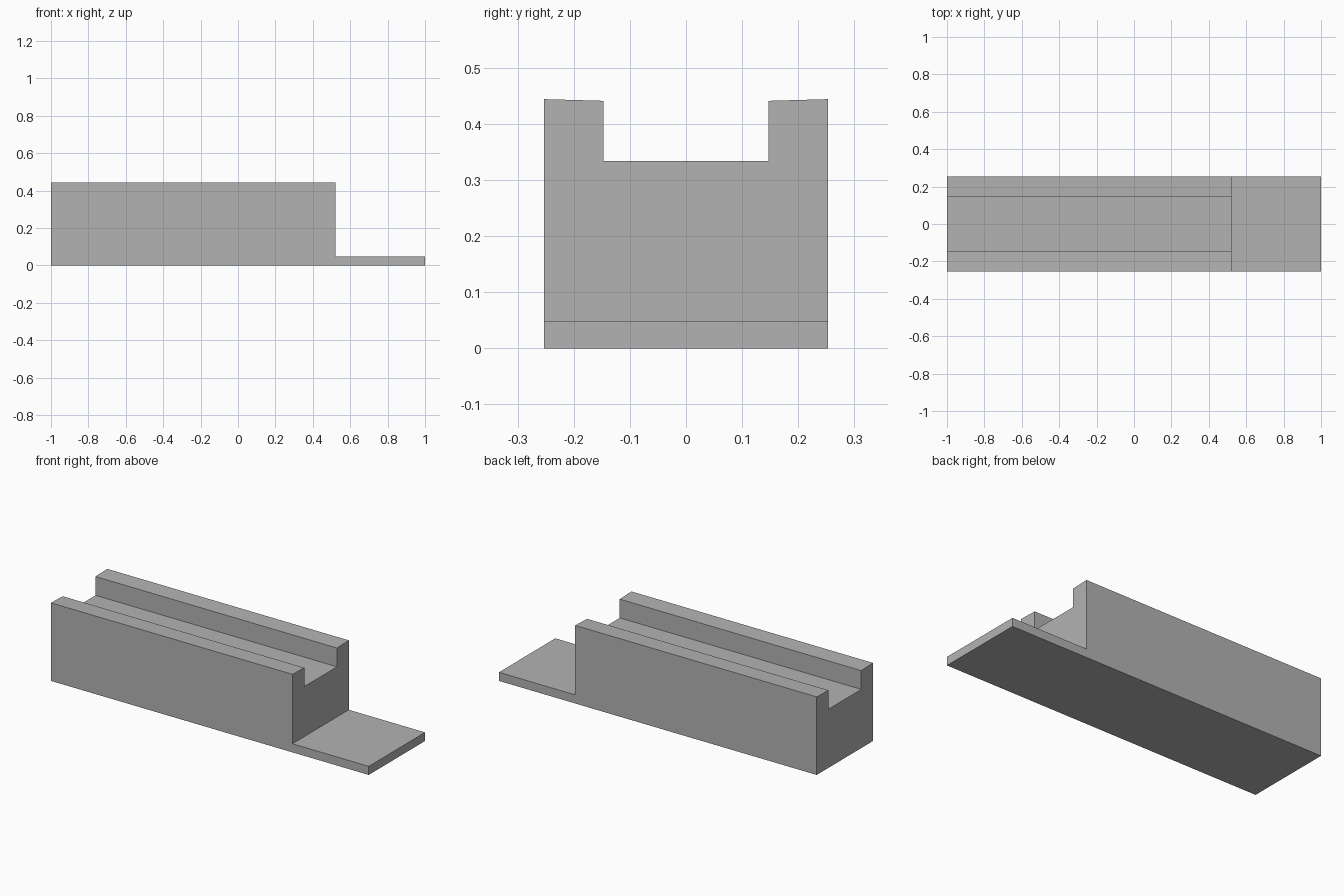
import bpy
import bmesh
from mathutils import Vector

default = bpy.data.objects.get("Cube")
if default:
    bpy.data.objects.remove(default, do_unlink=True)

LEFT, STEP, RIGHT = -1.0, 0.52, 1.0
HALF_WIDTH, HALF_GROOVE = 0.253, 0.147
PLATE_TOP, GROOVE_FLOOR = 0.049, 0.334
RAIL_INNER, RAIL_OUTER = 0.441, 0.444

grey = bpy.data.materials.new("plain grey")
grey.use_nodes = True
colour = (0.45, 0.45, 0.45, 1)
grey.diffuse_color = colour
grey.node_tree.nodes["Principled BSDF"].inputs["Base Color"].default_value = colour


def extrude_profile(name, points, direction):
    """Make a closed solid by sweeping a flat outline along a direction."""
    bm = bmesh.new()
    face = bm.faces.new([bm.verts.new(p) for p in points])
    swept = bmesh.ops.extrude_face_region(bm, geom=[face], use_keep_orig=True)
    moved = [v for v in swept["geom"] if isinstance(v, bmesh.types.BMVert)]
    bmesh.ops.translate(bm, verts=moved, vec=Vector(direction))
    bmesh.ops.recalc_face_normals(bm, faces=bm.faces)
    mesh = bpy.data.meshes.new(name)
    bm.to_mesh(mesh)
    bm.free()
    mesh.materials.append(grey)
    obj = bpy.data.objects.new(name, mesh)
    bpy.context.collection.objects.link(obj)
    return obj


# Stepped body: tall block with a thin foot plate at one end
tall = RAIL_OUTER + 0.05
side = [(LEFT, 0), (RIGHT, 0), (RIGHT, PLATE_TOP), (STEP, PLATE_TOP),
        (STEP, tall), (LEFT, tall)]
body = extrude_profile("grooved_block", [(x, -HALF_WIDTH, z) for x, z in side],
                       (0, 2 * HALF_WIDTH, 0))

# Cutter: lengthwise groove and the faint inward slope of the rail tops
half = [(HALF_GROOVE, GROOVE_FLOOR), (HALF_GROOVE, RAIL_INNER),
        (HALF_WIDTH, RAIL_OUTER), (HALF_WIDTH + 0.1, RAIL_OUTER),
        (HALF_WIDTH + 0.1, 1)]
section = half + [(-y, z) for y, z in reversed(half)]
cutter = extrude_profile("groove_cutter", [(LEFT - 0.1, y, z) for y, z in section],
                         (RIGHT - LEFT + 0.2, 0, 0))
cutter.hide_render = True

cut = body.modifiers.new("groove", "BOOLEAN")
cut.operation = "DIFFERENCE"
cut.solver = "EXACT"
cut.object = cutter
bpy.context.view_layer.objects.active = body
bpy.ops.object.modifier_apply(modifier=cut.name)
bpy.data.objects.remove(cutter, do_unlink=True)
